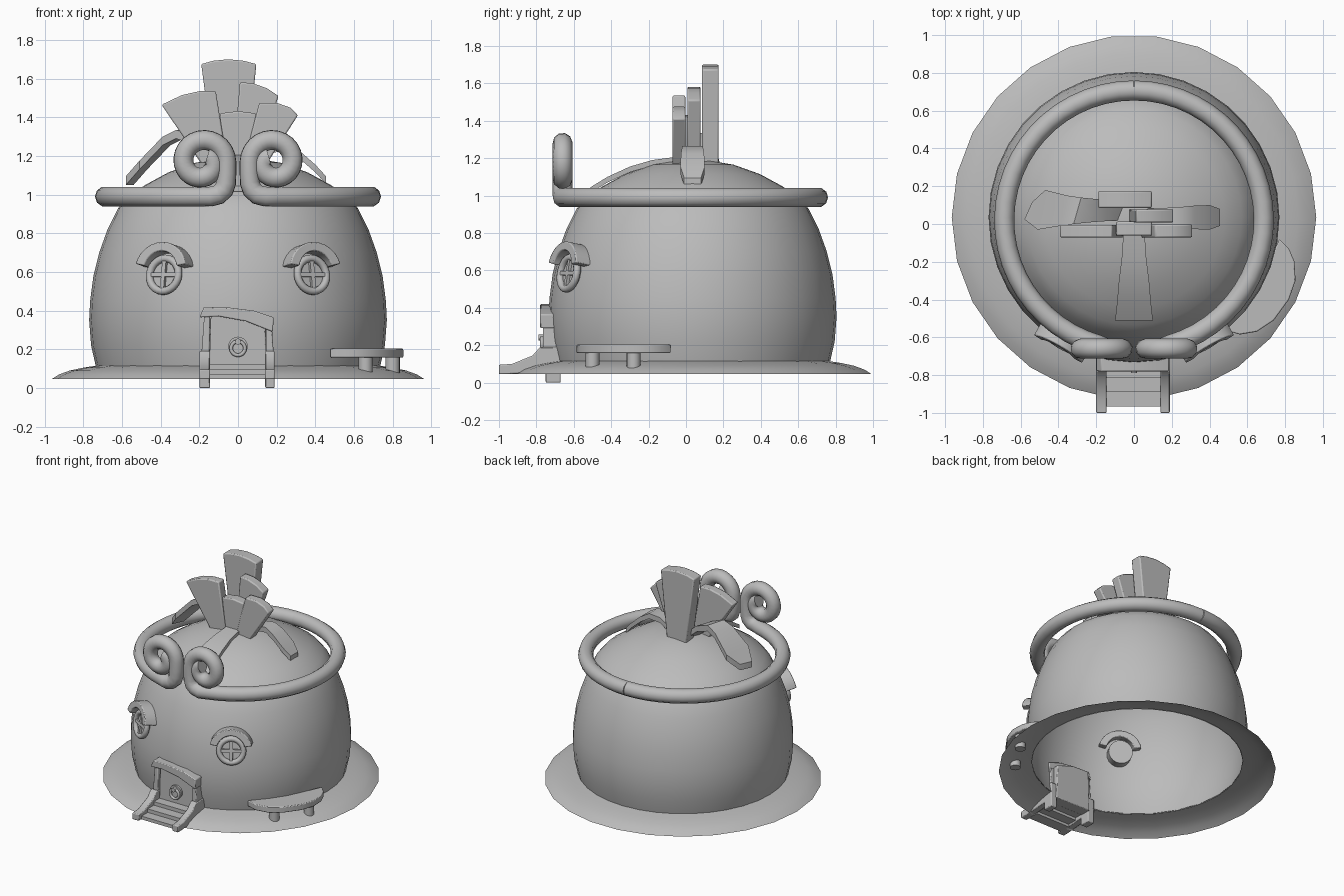
import bpy, bmesh, math
from mathutils import Vector, Matrix

cube = bpy.data.objects.get("Cube")
if cube:
    bpy.data.objects.remove(cube, do_unlink=True)

GREY = (0.5, 0.5, 0.5, 1)
mat = bpy.data.materials.new("plain grey")
mat.use_nodes = True
mat.diffuse_color = GREY
mat.node_tree.nodes["Principled BSDF"].inputs["Base Color"].default_value = GREY
CY = 0.035  # depth of the house axis


def finish(name, bm, matrix=None, angle=35, bevel=0):
    if matrix:
        bm.transform(matrix)
    bmesh.ops.recalc_face_normals(bm, faces=bm.faces)
    me = bpy.data.meshes.new(name)
    bm.to_mesh(me)
    bm.free()
    me.materials.append(mat)
    ob = bpy.data.objects.new(name, me)
    bpy.context.collection.objects.link(ob)
    bpy.ops.object.select_all(action='DESELECT')
    ob.select_set(True)
    bpy.context.view_layer.objects.active = ob
    bpy.ops.object.shade_smooth_by_angle(angle=math.radians(angle))
    if bevel:
        mod = ob.modifiers.new("soft edge", 'BEVEL')
        mod.width, mod.segments = bevel, 2
    return ob


def lathe(name, profile, sides):
    bm = bmesh.new()
    vs = [bm.verts.new((r, 0, z)) for r, z in profile]
    es = [bm.edges.new(p) for p in zip(vs, vs[1:])]
    bmesh.ops.spin(bm, geom=vs + es, axis=(0, 0, 1), cent=(0, 0, 0),
                   angle=math.tau, steps=sides)
    bmesh.ops.remove_doubles(bm, verts=bm.verts, dist=0.0005)
    return finish(name, bm, Matrix.Translation((0, CY, 0)), 60)


def prism(name, pts, a, b, axis='y', matrix=None, bevel=0.006):
    """Outline extruded from a to b along an axis."""
    put = {'x': lambda p, t: (t, p[0], p[1]), 'y': lambda p, t: (p[0], t, p[1]),
           'z': lambda p, t: (p[0], p[1], t)}[axis]
    bm = bmesh.new()
    lo = [bm.verts.new(put(p, a)) for p in pts]
    hi = [bm.verts.new(put(p, b)) for p in pts]
    bm.faces.new(lo)
    bm.faces.new(hi)
    for i in range(len(pts)):
        j = (i + 1) % len(pts)
        bm.faces.new((lo[i], lo[j], hi[j], hi[i]))
    return finish(name, bm, matrix, 35, bevel)


def box(name, x0, x1, y0, y1, z0, z1, matrix=None):
    return prism(name, [(x0, z0), (x1, z0), (x1, z1), (x0, z1)], y0, y1, matrix=matrix, bevel=0)


def cylinder(name, r, depth, matrix, sides=20):
    bm = bmesh.new()
    bmesh.ops.create_cone(bm, cap_ends=True, segments=sides, radius1=r, radius2=r, depth=depth)
    return finish(name, bm, matrix)


def tube(name, pts, r, matrix=None, closed=False, sides=12):
    """Round tube swept along a path."""
    cu = bpy.data.curves.new(name, 'CURVE')
    cu.dimensions, cu.bevel_depth, cu.bevel_resolution = '3D', r, sides // 4
    cu.use_fill_caps = True
    sp = cu.splines.new('POLY')
    sp.points.add(len(pts) - 1)
    for q, p in zip(sp.points, pts):
        q.co = (*p, 1)
    sp.use_cyclic_u = closed
    tmp = bpy.data.objects.new(name + "_path", cu)
    bm = bmesh.new()
    bpy.context.collection.objects.link(tmp)
    bpy.context.view_layer.update()
    bm.from_mesh(tmp.evaluated_get(bpy.context.evaluated_depsgraph_get()).to_mesh())
    bpy.data.objects.remove(tmp)
    return finish(name, bm, matrix, 60)


def circle(r, n=24, y=0):
    return [(r * math.cos(math.tau * i / n), y, r * math.sin(math.tau * i / n)) for i in range(n)]


def ribbon(name, path, t):
    """Drooping leaf: path of (centre, half-width vector)."""
    bm = bmesh.new()
    rows = [[bm.verts.new(Vector(c) + Vector(w) * k + Vector((0, 0, h)))
             for k, h in ((-1, 0), (1, 0), (1, -t), (-1, -t))] for c, w in path]
    for p, q in zip(rows, rows[1:]):
        for i in range(4):
            j = (i + 1) % 4
            bm.faces.new((p[i], p[j], q[j], q[i]))
    bm.faces.new(rows[0])
    bm.faces.new(rows[-1])
    return finish(name, bm, None, 40)


# Ground skirt and round house body, both open underneath
lathe("ground_skirt", [(0.965, 0.045), (0.925, 0.07), (0.87, 0.09), (0.8, 0.105), (0.735, 0.115)], 26)
lathe("house_body", [(0.735, 0.11), (0.76, 0.22), (0.77, 0.35), (0.765, 0.45), (0.748, 0.58),
                     (0.718, 0.7), (0.675, 0.82), (0.62, 0.93), (0.57, 0.99), (0.48, 1.05),
                     (0.36, 1.115), (0.22, 1.165), (0.1, 1.185), (0, 1.19)], 36)

# Rolled rim whose two ends curl up into scrolls
for side, label in ((-1, "right"), (1, "left")):
    path = []
    for i in range(25):
        a = math.radians(90 - 164 * i / 24)
        path.append((side * 0.687 * math.cos(a), 0.02 + 0.687 * math.sin(a), 0.99))
    path += [(side * x, -0.66, z) for x, z in
             ((0.14, 0.99), (0.1, 1.0), (0.073, 1.025), (0.062, 1.06), (0.06, 1.11))]
    for i in range(30):
        t = i / 29
        a = math.radians(410 * t)
        r = 0.122 - 0.02 * t - 0.068 * t * t
        path.append((side * (0.182 - r * math.cos(a)), -0.66, 1.168 + r * math.sin(a)))
    tube("rim_scroll_" + label, path, 0.053)

# Round windows with cross bars and arched hoods
for side, label in ((-1, "right"), (1, "left")):
    m = (Matrix.Translation((0, CY, 0.585)) @ Matrix.Rotation(side * math.radians(30), 4, 'Z')
         @ Matrix.Translation((0, -0.765, 0)) @ Matrix.Rotation(math.radians(-10), 4, 'X'))
    tube("window_frame_" + label, circle(0.086), 0.02, m, True)
    cylinder("window_pane_" + label, 0.085, 0.1,
             m @ Matrix.Translation((0, 0.055, 0)) @ Matrix.Rotation(math.pi / 2, 4, 'X'))
    box("window_bar_upright_" + label, -0.011, 0.011, -0.012, 0.01, -0.08, 0.08, m)
    box("window_bar_level_" + label, -0.08, 0.08, -0.012, 0.01, -0.011, 0.011, m)
    arc = [math.radians(12 + 156 * i / 12) for i in range(13)]
    hood = [(0.152 * math.cos(a), 0.02 + 0.145 * math.sin(a)) for a in arc]
    hood += [(0.098 * math.cos(a), 0.02 + 0.098 * math.sin(a)) for a in reversed(arc)]
    prism("window_hood_" + label, hood, -0.05, 0.09, matrix=m)

# Door with crooked lintel, posts and ring knocker
prism("door_panel", [(-0.15, 0.08), (0.15, 0.08), (0.14, 0.34), (0, 0.385), (-0.14, 0.39)], -0.745, -0.66)
prism("door_lintel", [(-0.2, 0.365), (-0.1, 0.37), (0.04, 0.345), (0.18, 0.29), (0.185, 0.365),
                      (0.08, 0.4), (-0.04, 0.415), (-0.175, 0.42)], -0.78, -0.7)
prism("door_post_right", [(-0.195, 0.1), (-0.15, 0.1), (-0.145, 0.37), (-0.175, 0.37)], -0.765, -0.69)
prism("door_post_left", [(0.145, 0.1), (0.19, 0.1), (0.175, 0.32), (0.145, 0.33)], -0.765, -0.69)
turn = Matrix.Rotation(math.pi / 2, 4, 'X')
cylinder("knocker_plate", 0.05, 0.02, Matrix.Translation((0, -0.75, 0.215)) @ turn)
tube("knocker_ring", circle(0.036, 20), 0.01, Matrix.Translation((0, -0.77, 0.205)), True)
cylinder("knocker_stud", 0.016, 0.035, Matrix.Translation((0, -0.77, 0.24)) @ turn, 12)

# Porch steps between two sloping rails
rail = [(-1.0, 0.045), (-0.96, 0.045), (-0.75, 0.06), (-0.75, 0.0), (-0.67, 0.0),
        (-0.67, 0.19), (-0.78, 0.19), (-0.82, 0.145), (-0.93, 0.1), (-1.0, 0.095)]
prism("porch_rail_right", rail, -0.2, -0.145, 'x')
prism("porch_rail_left", rail, 0.14, 0.19, 'x')
for i in range(3):
    y = -0.965 + 0.075 * i
    box("porch_step_%d" % (i + 1), -0.15, 0.145, y, y + 0.085, 0.045 + 0.02 * i, 0.07 + 0.027 * i)

# Half-moon bench beside the door
seat = [(0.77, -0.08), (0.82, -0.13), (0.85, -0.2), (0.855, -0.3), (0.82, -0.4), (0.74, -0.51),
        (0.65, -0.57), (0.56, -0.585), (0.475, -0.56), (0.58, -0.44), (0.69, -0.26)]
prism("bench_seat", seat, 0.157, 0.203, 'z')
for i, (x, y) in enumerate(((0.66, -0.5), (0.8, -0.28))):
    cylinder("bench_leg_%d" % (i + 1), 0.037, 0.11, Matrix.Translation((x, y, 0.11)), 16)

# Upright tuft blades on the roof
blades = {
    "tall": ([(-0.12, 1.14), (0.04, 1.14), (0.095, 1.675), (0.03, 1.692), (-0.05, 1.7),
              (-0.13, 1.692), (-0.19, 1.675)], 0.085, 0.175),
    "right": ([(-0.17, 1.13), (-0.05, 1.13), (-0.115, 1.535), (-0.2, 1.535), (-0.29, 1.515),
               (-0.395, 1.465)], -0.072, -0.004),
    "left_back": ([(-0.03, 1.13), (0.08, 1.13), (0.21, 1.51), (0.15, 1.55), (0.08, 1.575),
                   (0.01, 1.582)], 0.008, 0.078),
    "left_front": ([(0.02, 1.13), (0.13, 1.13), (0.31, 1.41), (0.27, 1.45), (0.2, 1.475),
                    (0.11, 1.475)], -0.072, -0.002),
    "middle": ([(-0.06, 1.13), (0.06, 1.13), (0.095, 1.42), (0, 1.432), (-0.095, 1.42)], -0.062, 0.012)}
for label, (outline, y0, y1) in blades.items():
    prism("tuft_blade_" + label, outline, y0, y1, bevel=0.008)

# Drooping leaves to both sides and to the front
ribbon("leaf_right", [((x, y, z), (0.02, w, 0)) for x, y, z, w in
                      ((-0.06, 0.07, 1.18, 0.05), (-0.2, 0.07, 1.3, 0.06), (-0.3, 0.07, 1.335, 0.07),
                       (-0.37, 0.07, 1.3, 0.08), (-0.49, 0.075, 1.175, 0.105),
                       (-0.56, 0.07, 1.095, 0.045))], 0.045)
ribbon("leaf_left", [((x, 0.035, z), (0, w, 0)) for x, z, w in
                     ((0.06, 1.18, 0.045), (0.16, 1.255, 0.05), (0.25, 1.265, 0.055),
                      (0.32, 1.225, 0.062), (0.4, 1.155, 0.065), (0.455, 1.095, 0.045))], 0.04)
ribbon("leaf_front", [((0, y, z), (w, 0, 0)) for y, z, w in
                      ((-0.03, 1.21, 0.055), (-0.18, 1.19, 0.065), (-0.3, 1.155, 0.08),
                       (-0.42, 1.1, 0.09), (-0.51, 1.045, 0.1))], 0.03)
